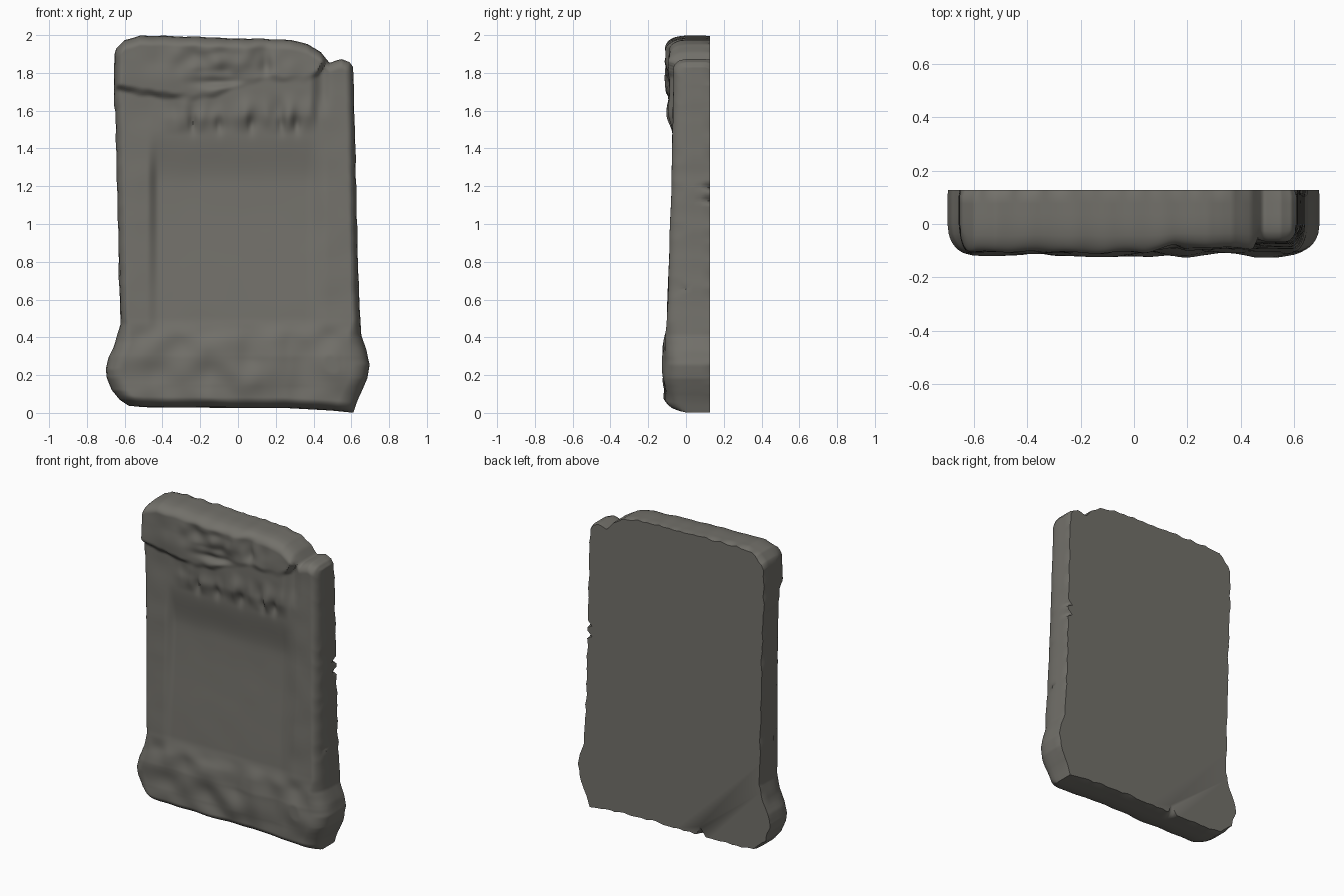
import bpy, bmesh, math
from mathutils import Vector, noise

if "Cube" in bpy.data.objects:
    bpy.data.objects.remove(bpy.data.objects["Cube"])


def table(points):
    """Piecewise-linear function through (input, output) pairs."""
    def f(v):
        if v <= points[0][0]:
            return points[0][1]
        for (a, p), (b, q) in zip(points, points[1:]):
            if v <= b:
                return p + (q - p) * (v - a) / (b - a)
        return points[-1][1]
    return f


def ramp(a, b, v):
    t = max(0.0, min(1.0, (v - a) / (b - a)))
    return t * t * (3 - 2 * t)


def bump(x, z, cx, cz, rx, rz):
    return math.exp(-((x - cx) / rx) ** 2 - ((z - cz) / rz) ** 2)


def rough(x, z, scale, seed=0.0):
    return noise.noise(Vector((x * scale + 3.1, seed, z * scale)))


def round_over(d, r):
    t = 1 - max(0.0, min(1.0, d / r))
    return math.sqrt(1 - t * t)


# Outline of the slab
left = table([(0, -.58), (.03, -.63), (.08, -.67), (.15, -.695), (.2, -.70), (.27, -.685),
              (.35, -.65), (.45, -.622), (.7, -.63), (1, -.635), (1.4, -.645), (1.65, -.648),
              (1.72, -.658), (2, -.655)])
right = table([(0, .61), (.1, .645), (.2, .685), (.28, .697), (.36, .68), (.45, .653),
               (.7, .64), (1, .632), (1.5, .622), (2, .61)])
bottom = table([(-.7, .05), (-.5, .03), (0, .026), (.25, .026), (.5, .012), (.62, 0)])
top = table([(-.66, 1.88), (-.645, 1.93), (-.6, 1.975), (-.52, 2.0), (-.3, 1.995), (0, 1.985),
             (.28, 1.977), (.37, 1.955), (.44, 1.91), (.485, 1.855), (.51, 1.862),
             (.55, 1.872), (.59, 1.86), (.612, 1.83)])

# Relief: frame thickness by height, and the lower edge of the broken cap
frame_height = table([(0, .1), (.15, .112), (.3, .117), (.4, .108), (.5, .1),
                      (.8, .09), (1.2, .076), (1.6, .07), (2, .068)])
cap_edge = table([(-.66, 1.71), (-.5, 1.68), (-.25, 1.65), (-.1, 1.68), (0, 1.72), (.15, 1.755),
                  (.35, 1.745), (.42, 1.78), (.47, 1.86), (.5, 2.1)])


def relief(x, z):
    h = frame_height(z)
    # sunken panel with a sloped upper end
    panel = ramp(-.48, -.42, x) * (1 - ramp(.36, .48, x)) * ramp(.38, .5, z)
    h -= panel * (1 - ramp(1.22, 1.5, z)) * (.01 + .022 * ramp(.4, 1.2, z))
    # worn lintel with notched underside
    lintel = ramp(-.44, -.3, x) * (1 - ramp(.38, .43, x)) * ramp(1.47, 1.58, z)
    h += .018 * lintel
    h += .028 * lintel * rough(x, z * .45, 13, 4) * (1 - ramp(1.58, 1.72, z))
    for cx in (-.24, -.1, .07, .23, .31):
        h -= .02 * bump(x, z, cx, 1.53, .02, .045)
    # groove between the cap and the right pillar
    h -= .015 * bump(x, 0, .45, 0, .03, 1) * ramp(1.55, 1.7, z)
    # broken cap
    e = cap_edge(x) + .012 * rough(x, z, 14, 2)
    cap = ramp(e - .005, e + .04, z)
    h += cap * (.105 - .012 * ramp(-.1, .3, x) - h + .012 * rough(x, z, 7, 8))
    chip = bump(x, z, -.05, 1.86, .22, .1)
    h += cap * chip * .04 * (rough(x, z, 11, 6) - .15)
    h -= cap * .025 * (bump(x, z, -.1, 1.75, .12, .025) + bump(x, z, .15, 1.85, .03, .08))
    # rough plinth and light overall wear
    h += .018 * (1 - ramp(.38, .48, z)) * rough(x, z, 7, 1)
    h += .004 * rough(x, z, 6, 9) * (1 - panel * .7)
    return min(h, .126)


BACK = .127
EDGE = 0.0
COLS, ROWS = 130, 190


def spread(i, n):
    t = i / n
    return .45 * t + .55 * (1 - math.cos(math.pi * t)) / 2


# Carved front
bm = bmesh.new()
grid = []
for j in range(ROWS + 1):
    t = spread(j, ROWS)
    lo, hi = left(2 * t), right(2 * t)
    w = .004 * rough(0, t * 2, 9, 12)
    row = []
    for i in range(COLS + 1):
        s = spread(i, COLS)
        x = lo + (hi - lo) * s + w * (2 * s - 1)
        b, c = bottom(x), top(x) + .005 * (rough(x, 0, 12, 5) - .4)
        z = b + (c - b) * t
        r = .045 + .05 * (1 - ramp(.35, .5, z))
        f = round_over(min(x - lo, hi - x) - abs(w), r) if 0 < i < COLS else 0
        f *= round_over(min(z - b, c - z), .055)
        row.append(bm.verts.new((x, -(EDGE + (relief(x, z) - EDGE) * f), z)))
    grid.append(row)
for j in range(ROWS):
    for i in range(COLS):
        bm.faces.new((grid[j][i], grid[j][i + 1], grid[j + 1][i + 1], grid[j + 1][i]))

# Side walls, ending in a ragged rim with small notches
rim = (grid[0][:-1] + [r[-1] for r in grid[:-1]]
       + grid[-1][:0:-1] + [r[0] for r in grid[:0:-1]])
outline = [v.co.copy() for v in rim]
ring = rim
for k in (.3, .6, .82, 1.0):
    new = []
    for p in outline:
        y = p.y + (BACK - p.y) * k
        pull = 0
        if k == 1.0:
            pull = .022 * abs(rough(p.x, p.z, 9, 20))
        if k > .8:
            for nx, nz, size in ((.63, 1.2, .02), (.63, 1.13, .025), (-.2, .026, .03)):
                d = math.hypot(p.x - nx, p.z - nz)
                pull += max(0, 1 - d / size) * .06 * (k - .7) / .3
        new.append(bm.verts.new((p.x * (1 - pull), y, 1 + (p.z - 1) * (1 - pull))))
    n = len(ring)
    for i in range(n):
        m = (i + 1) % n
        bm.faces.new((ring[i], new[i], new[m], ring[m]))
    ring = new

# Flat back
bm.faces.new(ring)
bmesh.ops.recalc_face_normals(bm, faces=bm.faces)

mesh = bpy.data.meshes.new("stone_slab")
bm.to_mesh(mesh)
bm.free()
slab = bpy.data.objects.new("stone_slab", mesh)
bpy.context.collection.objects.link(slab)

stone = bpy.data.materials.new("grey_brown_stone")
stone.diffuse_color = (.17, .164, .145, 1)
stone.use_nodes = True
stone.node_tree.nodes["Principled BSDF"].inputs["Base Color"].default_value = stone.diffuse_color
mesh.materials.append(stone)

bpy.context.view_layer.objects.active = slab
slab.select_set(True)
bpy.ops.object.shade_smooth_by_angle(angle=math.radians(50))
